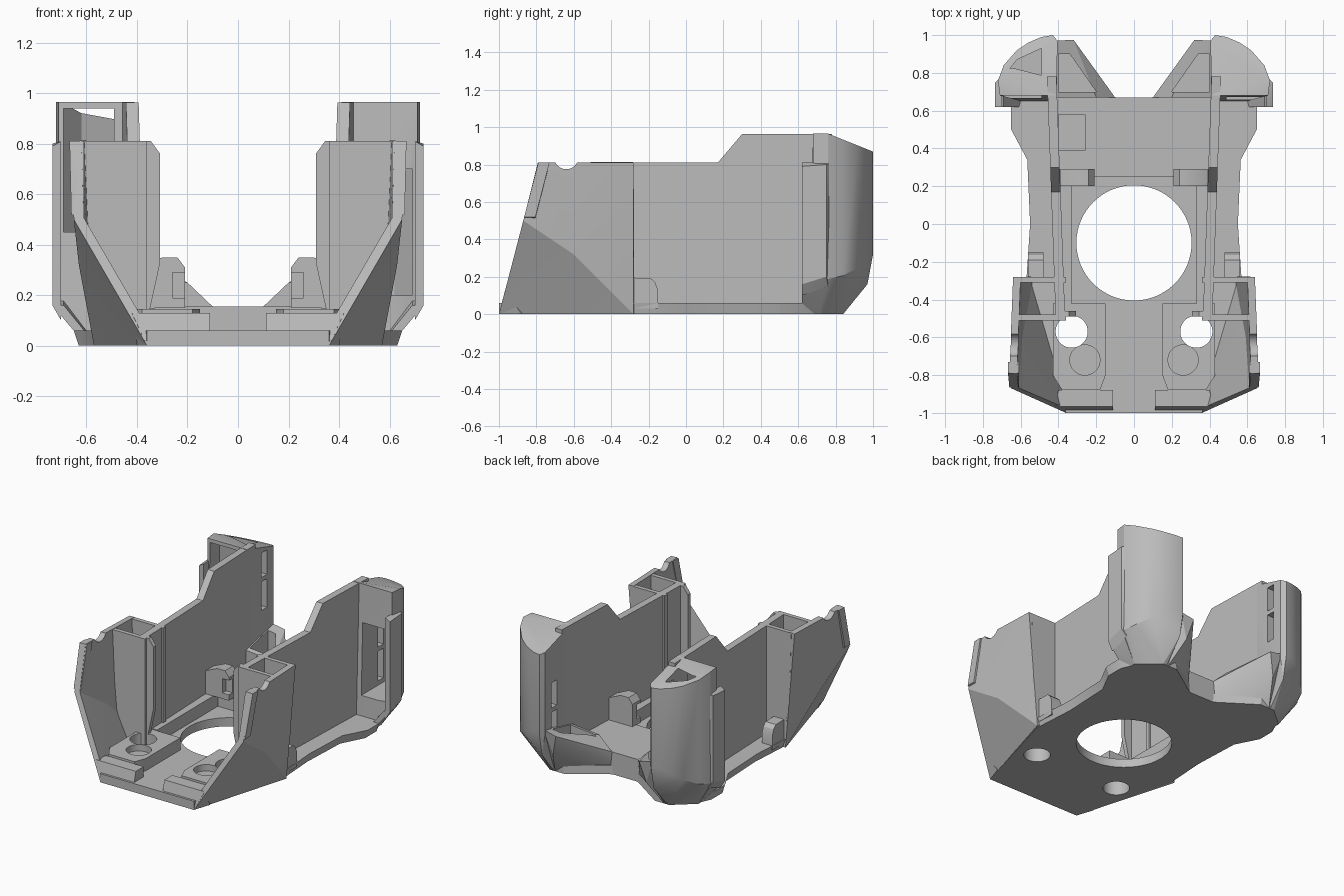
import bpy, bmesh, math
from mathutils import Matrix

if "Cube" in bpy.data.objects:
    bpy.data.objects.remove(bpy.data.objects["Cube"], do_unlink=True)

grey = bpy.data.materials.new("light_grey_plastic")
grey.use_nodes = True
grey.diffuse_color = (0.5, 0.5, 0.5, 1)
grey.node_tree.nodes["Principled BSDF"].inputs["Base Color"].default_value = (0.5, 0.5, 0.5, 1)
parts = []


def add(name, bm, keep=True):
    me = bpy.data.meshes.new(name)
    bm.to_mesh(me)
    bm.free()
    me.materials.append(grey)
    ob = bpy.data.objects.new(name, me)
    bpy.context.collection.objects.link(ob)
    if keep:
        parts.append(ob)
    else:
        ob.hide_render = True
    return ob


def hull(name, pts, s=1, keep=True):
    """Convex solid round the points; s mirrors it in x."""
    bm = bmesh.new()
    for x, y, z in pts:
        bm.verts.new((s * x, y, z))
    bmesh.ops.convex_hull(bm, input=bm.verts[:])
    loose = [v for v in bm.verts if not v.link_faces]
    bmesh.ops.delete(bm, geom=loose, context='VERTS')
    bmesh.ops.dissolve_limit(bm, angle_limit=0.01, verts=bm.verts[:], edges=bm.edges[:])
    bmesh.ops.recalc_face_normals(bm, faces=bm.faces[:])
    return add(name, bm, keep)


def box(name, xs, ys, zs, s=1, keep=True):
    return hull(name, [(x, y, z) for x in xs for y in ys for z in zs], s, keep)


def loft(name, ring_a, ring_b, keep=True):
    """Solid between two rings with equal numbers of points."""
    bm = bmesh.new()
    a = [bm.verts.new(p) for p in ring_a]
    b = [bm.verts.new(p) for p in ring_b]
    bm.faces.new(a)
    bm.faces.new(b)
    for i in range(len(a)):
        j = (i + 1) % len(a)
        bm.faces.new((a[i], a[j], b[j], b[i]))
    bmesh.ops.recalc_face_normals(bm, faces=bm.faces[:])
    return add(name, bm, keep)


def cylinder(name, r, depth, at, axis='Z', keep=False):
    bm = bmesh.new()
    m = Matrix.Translation(at)
    if axis == 'X':
        m = m @ Matrix.Rotation(math.pi / 2, 4, 'Y')
    bmesh.ops.create_cone(bm, cap_ends=True, segments=64, radius1=r, radius2=r,
                          depth=depth, matrix=m)
    return add(name, bm, keep)


def cut(ob, *cutters):
    """Subtract the cutters, bake the result and remove them."""
    for c in cutters:
        m = ob.modifiers.new("cut", 'BOOLEAN')
        m.operation, m.solver, m.object = 'DIFFERENCE', 'EXACT', c
    bpy.context.view_layer.update()
    dg = bpy.context.evaluated_depsgraph_get()
    me = bpy.data.meshes.new_from_object(ob.evaluated_get(dg))
    ob.modifiers.clear()
    ob.data = me
    for c in cutters:
        bpy.data.objects.remove(c, do_unlink=True)


# Base plate with a flared edge
half = [(.36, -1), (.57, -.3), (.55, 0), (.565, .34), (.65, .5), (.65, .62),
        (.6, .73), (.45, .84), (.36, .84), (.1, .67)]
outline = half + [(-x, y) for x, y in reversed(half)]
base = loft("base_plate", [(x * .97 if y > -.9 else x, y, 0) for x, y in outline],
            [(x, y, .06) for x, y in outline])
cut(base, cylinder("fan_cutter", .305, 1, (0, -.1, 0)),
    *[cylinder("screw_cutter", .085, 1, (s * .33, -.57, 0)) for s in (1, -1)])

# Raised rear deck with a shallow pocket on one side
deck = box("rear_deck", (-.43, .43), (.25, .67), (.05, .155))
cut(deck, box("pocket_cutter", (-.4, -.26), (.39, .58), (.11, .3), 1, False))

# Front lip with a centre notch
lip = hull("front_lip", [(s * x, y, z) for s in (1, -1) for x, y, z in
                         [(.36, -1, 0), (.42, -.967, .13), (.4, -.88, .13), (.4, -.88, 0)]])
cut(lip, box("notch_cutter", (-.11, .11), (-1.2, -.8), (.06, .3), 1, False))

for s in (1, -1):
    side = "left_" if s > 0 else "right_"

    # Screw block with a through hole and a blind seat
    block = hull(side + "screw_block", [(x, y, z) for z in (.05, .145) for x, y in
                 [(.15, -.42), (.43, -.42), (.43, -.8), (.38, -.88), (.18, -.88), (.15, -.8)]], s)
    cut(block, cylinder("hole_cutter", .085, 1, (s * .33, -.57, 0)),
        cylinder("seat_cutter", .08, .1, (s * .26, -.72, .15)))
    box(side + "well_rail", (.33, .4), (-.42, .26), (.05, .15), s)

    # Thin side wall, rising towards the back
    profile = [(-.49, .03), (.78, .03), (.78, .963), (.3, .963), (.17, .81), (-.49, .81)]
    inner = [(s * (.365 + .036 * (y + .49)), y, z) for y, z in profile]
    loft(side + "side_wall", inner, [(x + s * .05, y, z) for x, y, z in inner])

    # Faceted front cheek
    bm = bmesh.new()
    A, B, C, D, E, F = [bm.verts.new((s * x, y, z)) for x, y, z in
                        [(.36, -1, 0), (.65, -.87, .5), (.66, -.79, .81),
                         (.64, -.28, .81), (.57, -.28, 0), (.63, -.6, .32)]]
    for f in ((A, E, F), (A, F, B), (B, F, C), (F, D, C), (F, E, D)):
        bm.faces.new(f if s > 0 else f[::-1])
    cheek = add(side + "front_cheek", bm)
    mod = cheek.modifiers.new("thickness", 'SOLIDIFY')
    mod.thickness, mod.offset = .04, -1
    cut(cheek, cylinder("dip_cutter", .065, .4, (s * .64, -.64, .84), 'X'))
    hull(side + "cheek_rib", [(x, y + d, z) for d in (0, .06) for x, y, z in
         [(.61, -.865, .5), (.66, -.865, .52), (.61, -.79, .81), (.667, -.79, .81)]], s)

    # Hollow tower: front and back panels, inner fin
    for name, y in (("tower_front", -.51), ("tower_back", -.31)):
        w = .0 if y < -.4 else .05
        hull(side + name, [(x, yy, z) for yy in (y, y + .03) for x, z in
             [(.36, .05), (.5 + w, .05), (.6, .32), (.615, .81), (.36, .81)]], s)
    hull(side + "tower_fin", [(x, y, z) for y in (-.49, -.46) for x, z in
         [(.38, .14), (.35, .14), (.35, .28), (.308, .33), (.308, .76), (.345, .81), (.38, .81)]], s)

    # Rounded tab behind the tower
    tab = [(-.29, .03), (-.15, .03), (-.15, .13), (-.165, .17), (-.19, .193), (-.29, .195)]
    hull(side + "round_tab", [(x, y, z) for x in (.48, .56) for y, z in tab], s)

    # Clip block at the back of the well
    clip = hull(side + "clip_block", [(x, y, z) for y in (.2, .29) for x, z in
                [(.21, .15), (.21, .31), (.24, .35), (.3, .35), (.3, .31), (.39, .31), (.39, .15)]], s)
    cut(clip, box("clip_cutter", (.19, .26), (.18, .24), (.19, .29), s, False))

    # Rear pillar with a sloping cap and tapered foot
    plan = [(.41, .68), (.71, .68), (.72, .76), (.69, .84), (.62, .92),
            (.56, .96), (.49, .99), (.43, 1), (.405, .97)]
    pts = [(x, y, .965 - max(0, y - .76) * .4) for x, y in plan]
    pts += [(x, y, .32 - max(0, x - .5) * .6) for x, y in plan]
    pts += [(.42, .65, 0), (.6, .65, 0), (.6, .72, 0), (.46, .84, 0), (.43, .84, 0), (.43, .97, .16)]
    pillar = hull(side + "rear_pillar", pts, s)
    lo, hi = (.2, .7) if s > 0 else (.45, .94)
    mid = (lo + hi) / 2
    cavity = hull("cavity_cutter", [(x, y, z) for z in (lo, hi) for x, y in
                  [(.49, .5), (.69, .5), (.69, .78), (.62, .87), (.49, .93)]], s, False)
    slots = [box("slot_cutter", (.35, .55), (.84, .9), z, s, False)
             for z in ((lo + .03, mid - .015), (mid + .015, hi - .06))]
    cut(pillar, cavity, *slots)

    # Outer flap at the front edge of the pillar
    hull(side + "pillar_flap", [(.7, .62, .1), (.735, .62, .16), (.735, .62, .79), (.7, .62, .81),
         (.7, .76, .15), (.735, .75, .2), (.735, .75, .8), (.7, .78, .81)], s)
    hull(side + "pillar_skirt", [(.6, .62, 0), (.735, .62, .16), (.69, .62, .16), (.56, .62, 0),
         (.6, .72, 0), (.735, .75, .2), (.69, .75, .2), (.56, .72, 0)], s)

    # Slanted air duct with a recessed mouth
    duct = hull(side + "air_duct", [(.1, .67, .155), (.2, .67, .25), (.42, .67, .27), (.42, .97, .34),
                (.32, .975, .32), (.11, .67, .06), (.42, .67, 0), (.42, .84, 0), (.36, .95, .17)], s)
    mouth = [(.2, .7), (.34, .9), (.4, .9), (.4, .7)]
    cut(duct, loft("duct_cutter", [(s * x, y, .17) for x, y in mouth],
                   [(s * x, y, .5) for x, y in mouth], False))

# Smooth the rounded surfaces, keep hard edges
for ob in bpy.context.view_layer.objects:
    ob.select_set(ob in parts)
bpy.context.view_layer.objects.active = parts[0]
bpy.ops.object.shade_smooth_by_angle(angle=math.radians(25))
